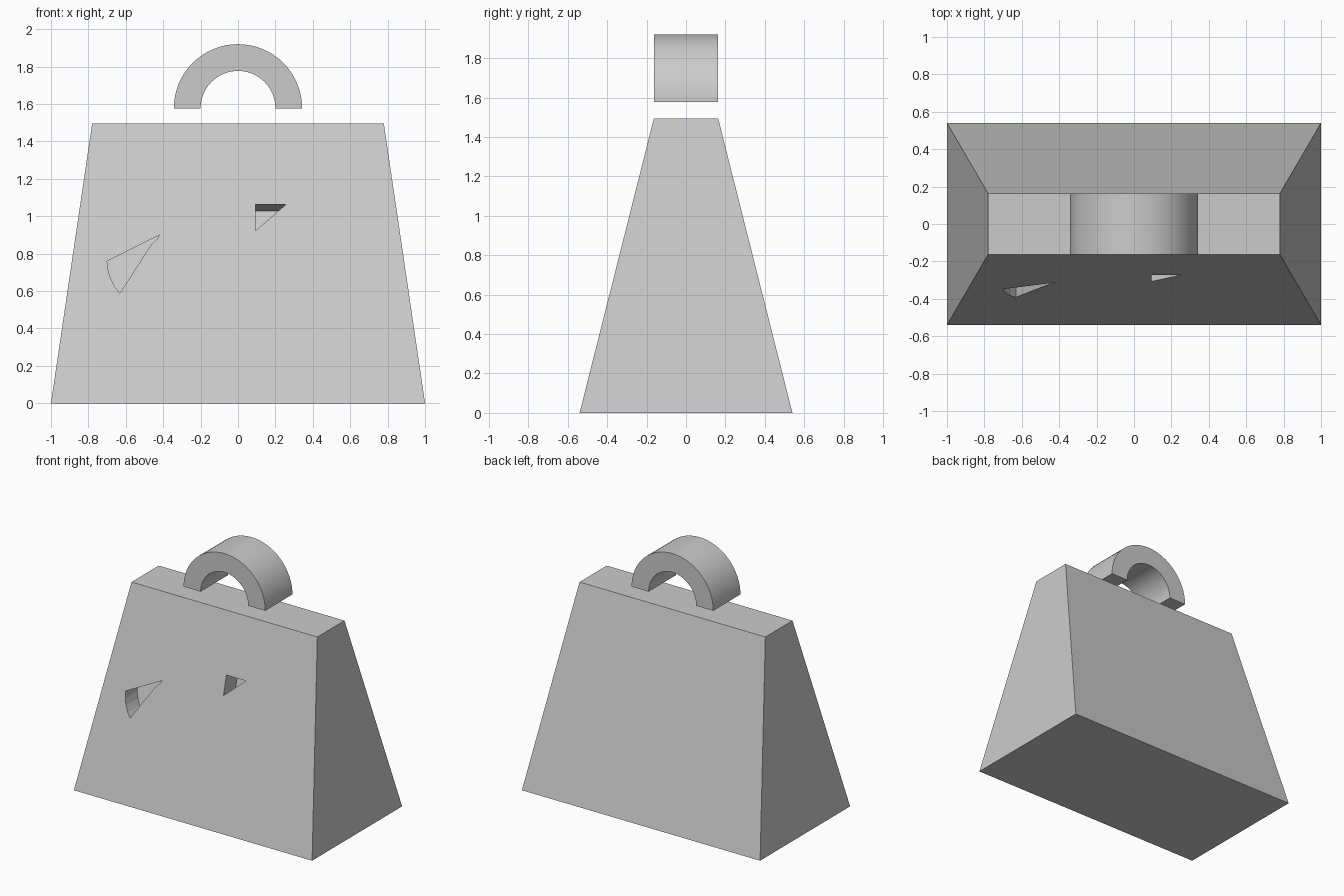
import bpy, bmesh, math
from mathutils import Vector

if "Cube" in bpy.data.objects:
    bpy.data.objects.remove(bpy.data.objects["Cube"])


def make_object(name, bm):
    bmesh.ops.recalc_face_normals(bm, faces=bm.faces)
    mesh = bpy.data.meshes.new(name)
    bm.to_mesh(mesh)
    bm.free()
    obj = bpy.data.objects.new(name, mesh)
    bpy.context.collection.objects.link(obj)
    return obj


def prism(name, points, sweep):
    """Extrude a planar outline along a vector."""
    bm = bmesh.new()
    face = bm.faces.new([bm.verts.new(p) for p in points])
    ext = bmesh.ops.extrude_face_region(bm, geom=[face])
    moved = [g for g in ext["geom"] if isinstance(g, bmesh.types.BMVert)]
    bmesh.ops.translate(bm, verts=moved, vec=sweep)
    return make_object(name, bm)


BASE_X, BASE_Y, TOP_X, TOP_Y, HEIGHT = 1.0, 0.54, 0.78, 0.163, 1.495

# Tapered weight body: a cube with its upper face drawn in
bm = bmesh.new()
bmesh.ops.create_cube(bm, size=2)
for v in bm.verts:
    top = v.co.z > 0
    v.co.x *= TOP_X if top else BASE_X
    v.co.y *= TOP_Y if top else BASE_Y
    v.co.z = HEIGHT if top else 0
body = make_object("weight_body", bm)

# Arched handle floating above the top
ring = []
for radius, order in ((0.343, 1), (0.2, -1)):
    arc = [math.pi * i / 32 for i in range(33)][::order]
    ring += [(radius * math.cos(a), -TOP_Y, 1.577 + radius * math.sin(a)) for a in arc]
handle = prism("handle", ring, Vector((0, 2 * TOP_Y, 0)))
bpy.context.view_layer.objects.active = handle
handle.select_set(True)
bpy.ops.object.shade_smooth_by_angle(angle=math.radians(30))

# Pockets sunk into the sloping front face
slope = (BASE_Y - TOP_Y) / HEIGHT
inward = Vector((0, 1, -slope)).normalized()


def pocket(name, outline, direction, depth=0.143):
    rim = [Vector((x, -BASE_Y + slope * z, z)) - 0.1 * direction
           - Vector((0, 0, 0)) for x, z in outline]
    cutter = prism(name, rim, direction * (depth + 0.1))
    cutter.hide_render = True
    cutter.hide_viewport = True
    cutter.display_type = 'WIRE'
    mod = body.modifiers.new(name, 'BOOLEAN')
    mod.operation = 'DIFFERENCE'
    mod.solver = 'EXACT'
    mod.object = cutter


pocket("left_pocket_cutter",
       [(-0.70, 0.76), (-0.42, 0.90), (-0.435, 0.875), (-0.465, 0.847),
        (-0.632, 0.588), (-0.658, 0.622), (-0.68, 0.665), (-0.694, 0.71)],
       Vector((0, 1, 0)))
pocket("right_pocket_cutter",
       [(0.093, 1.064), (0.258, 1.064), (0.093, 0.922)], inward)
